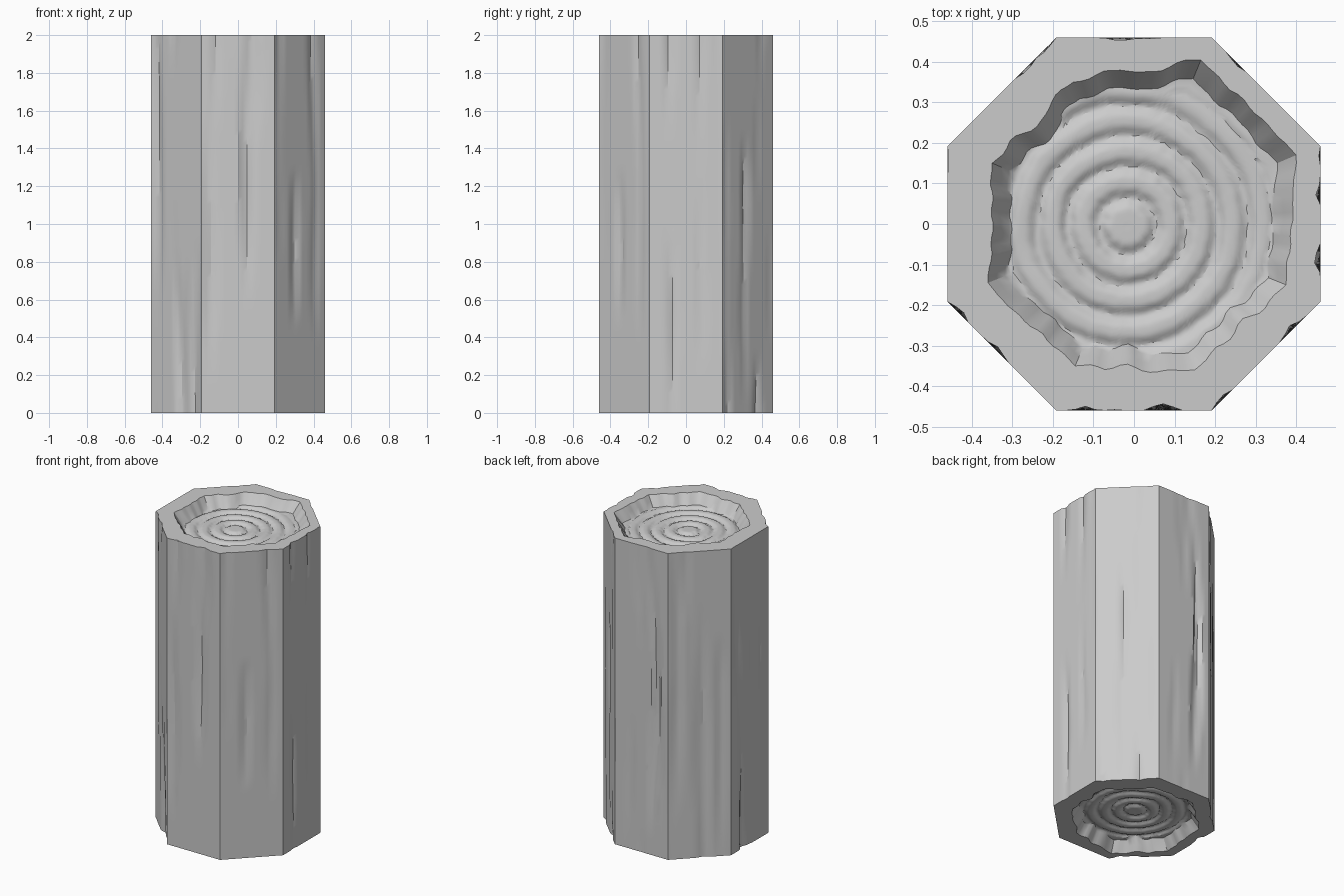
import bpy, bmesh
from math import pi, cos, hypot
from mathutils import Vector, noise

cube = bpy.data.objects.get("Cube")
if cube:
    bpy.data.objects.remove(cube, do_unlink=True)

HEIGHT, STEPS, ROWS, RINGS, DEPTH = 2.0, 16, 56, 44, 0.065
A, B = 0.46, 0.192
OCTAGON = [(A, B), (B, A), (-B, A), (-A, B), (-A, -B), (-B, -A), (B, -A), (A, -B)]
RECESS = [(0.40, 0.17), (0.165, 0.405), (-0.15, 0.35), (-0.35, 0.15),
          (-0.36, -0.145), (-0.145, -0.35), (0.15, -0.36), (0.375, -0.15)]

wood = bpy.data.materials.new("grey wood")
wood.use_nodes = True
wood.diffuse_color = (0.6, 0.6, 0.6, 1)
wood.node_tree.nodes["Principled BSDF"].inputs["Base Color"].default_value = (0.6, 0.6, 0.6, 1)


def outline(corners, dent):
    """Points along a polygon, pushed inward by dent(side, t)."""
    pts = []
    for i, c in enumerate(corners):
        a, b = Vector(c), Vector(corners[(i + 1) % len(corners)])
        d = (b - a).normalized()
        inward = Vector((-d.y, d.x))
        for s in range(STEPS):
            t = s / STEPS
            pts.append(a.lerp(b, t) + inward * dent(i, t))
    return pts


def bark_outline(z):
    # Shallow chiselled grooves that run along the grain
    def dent(i, t):
        if t == 0:
            return 0
        n = noise.noise(Vector((i * 7.3 + t * 5 + 0.25 * z, z * 0.9, i * 3.1)))
        edge = min(1, 5 * min(t, 1 - t))
        return max(0, n - 0.12) * 0.045 * edge
    return outline(OCTAGON, dent)


def build(name, loops, center=None, flip=False):
    """Skin a stack of closed loops, with an optional middle point."""
    bm = bmesh.new()
    rows = [[bm.verts.new(p) for p in loop] for loop in loops]
    n = len(rows[0])
    for low, high in zip(rows, rows[1:]):
        for i in range(n):
            j = (i + 1) % n
            bm.faces.new((low[i], low[j], high[j], high[i]))
    if center:
        mid = bm.verts.new(center)
        for i in range(n):
            bm.faces.new((rows[-1][i], rows[-1][(i + 1) % n], mid))
    if flip:
        bmesh.ops.reverse_faces(bm, faces=bm.faces[:])
    mesh = bpy.data.meshes.new(name)
    bm.to_mesh(mesh)
    bm.free()
    mesh.materials.append(wood)
    obj = bpy.data.objects.new(name, mesh)
    bpy.context.collection.objects.link(obj)
    bpy.ops.object.select_all(action="DESELECT")
    obj.select_set(True)
    bpy.context.view_layer.objects.active = obj
    bpy.ops.object.shade_smooth_by_angle(angle=pi / 6)


def ring_height(p, mid, seed):
    # Rounded growth rings with narrow grooves between them
    q = p - mid
    wobble = noise.noise(Vector((p.x * 7, p.y * 7, seed)))
    jag = noise.noise(Vector((p.x * 45, p.y * 45, seed)))
    r = q.length + 0.008 * wobble + 0.004 * jag
    if r < 0.035 or hypot(*p) > 0.345:
        return 0.003 * wobble
    groove = (0.5 + 0.5 * cos(2 * pi * (r - 0.07) / 0.076)) ** 2
    return -0.013 * groove + 0.003 * wobble


def build_end(name, z, side, mid):
    """Flat rim, sloping recess wall and ringed floor; side is 1 or -1."""
    mid = Vector(mid)

    def wavy(seed):
        def dent(i, t):
            n = noise.noise(Vector((t * 4.5, i * 5.7, seed)))
            return 0.022 * n * min(1, 4 * min(t, 1 - t))
        return dent

    corners = [(side * x, side * y) for x, y in RECESS]
    floor_corners = [(x * 0.885, y * 0.885) for x, y in corners]
    brink = outline(corners, wavy(side))
    foot = outline(floor_corners, wavy(side + 0.15))
    lift = lambda pts, h: [(p.x, p.y, z + side * h) for p in pts]
    half = [a.lerp(b, 0.5) * (1 + 0.012 * noise.noise(Vector((a.x * 9, a.y * 9, 4))))
            for a, b in zip(brink, foot)]
    # The half-turned recess starts at the opposite corner of the octagon
    shift = 0 if side > 0 else len(brink) // 2
    turn = lambda pts: pts[shift:] + pts[:shift]
    brink, half, foot = turn(brink), turn(half), turn(foot)

    loops = [lift(bark_outline(z), 0), lift(brink, 0), lift(half, -DEPTH / 2),
             lift(foot, -DEPTH)]
    for k in range(1, RINGS):
        pts = [p.lerp(mid, k / RINGS) for p in foot]
        loops.append([(p.x, p.y, z + side * (ring_height(p, mid, side) - DEPTH))
                      for p in pts])
    build(name, loops, (mid.x, mid.y, z - side * DEPTH), side < 0)


# Eight-sided trunk
levels = [HEIGHT * k / ROWS for k in range(ROWS + 1)]
build("bark", [[(p.x, p.y, z) for p in bark_outline(z)] for z in levels])

# Hollowed ends with growth rings
build_end("top_end", HEIGHT, 1, (-0.018, -0.005))
build_end("bottom_end", 0, -1, (-0.025, -0.02))
